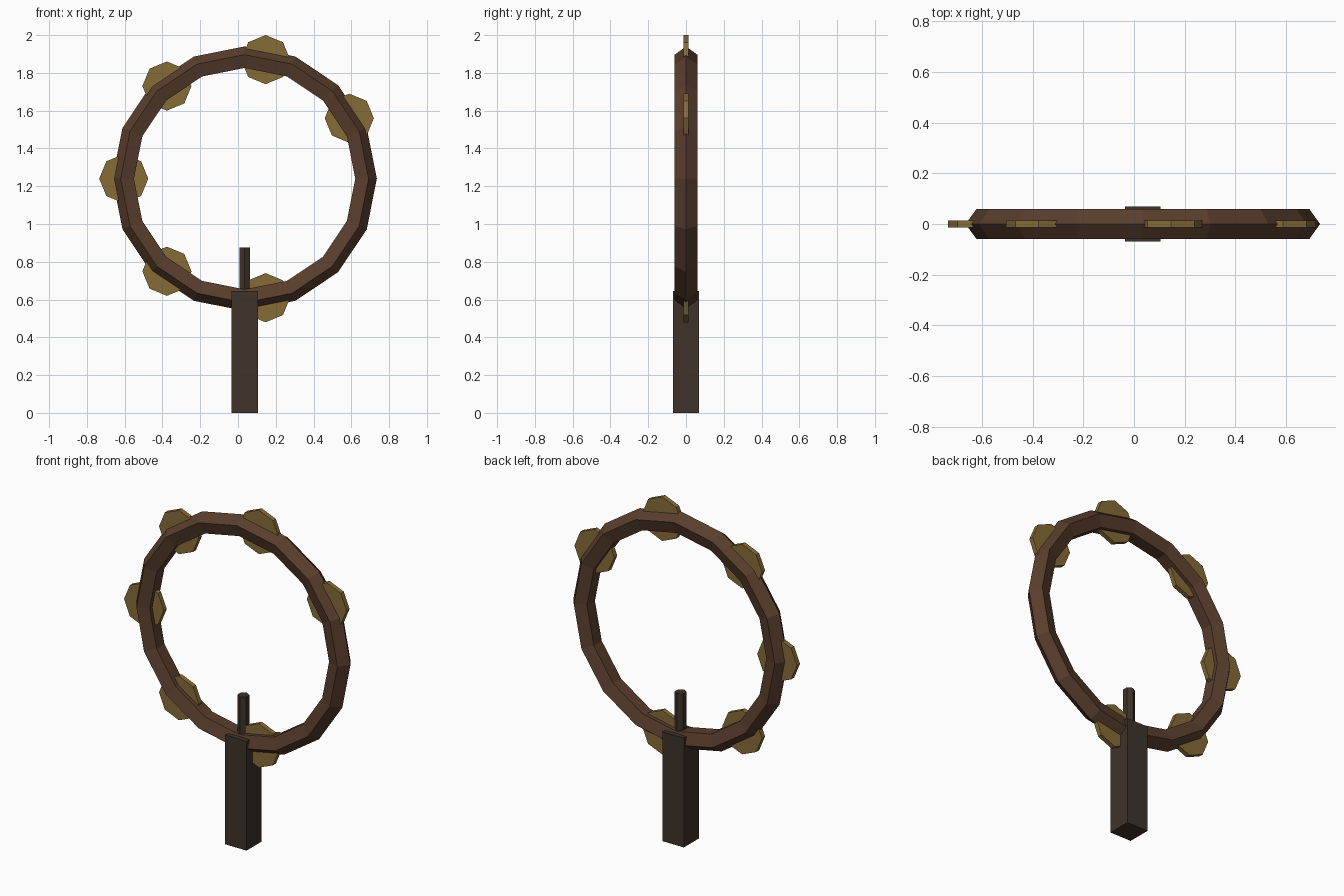
import bpy
from math import radians, cos, sin, pi

if "Cube" in bpy.data.objects:
    bpy.data.objects.remove(bpy.data.objects["Cube"])

CX, CZ = 0.035, 1.24   # ring centre
RING_R = 0.64


def material(name, rgb):
    m = bpy.data.materials.new(name)
    m.diffuse_color = (*rgb, 1)
    m.use_nodes = True
    m.node_tree.nodes["Principled BSDF"].inputs["Base Color"].default_value = m.diffuse_color
    return m


wood = material("ring_wood", (0.10, 0.048, 0.026))
brass = material("jingle_brass", (0.24, 0.15, 0.04))
dark = material("dark_grip", (0.05, 0.033, 0.023))


def finish(name, mat):
    ob = bpy.context.object
    ob.name = name
    ob.data.materials.append(mat)
    return ob


# Ring: 16 segments with a pentagonal section pointing outward
bpy.ops.mesh.primitive_torus_add(
    major_segments=16, minor_segments=5, major_radius=RING_R - 0.003,
    minor_radius=0.063, location=(CX, 0, CZ), rotation=(pi / 2, 0, 0))
finish("ring", wood)

# Jingles: octagonal discs every 50 degrees, leaving a gap on the right
for i in range(6):
    a = radians(30 + 50 * i)
    bpy.ops.mesh.primitive_cylinder_add(
        vertices=8, radius=0.13, depth=0.028,
        location=(CX + RING_R * cos(a), 0, CZ + RING_R * sin(a)),
        rotation=(pi / 2, 0, 0))
    finish(f"jingle_{i + 1}", brass)

# Handle: square block
bpy.ops.mesh.primitive_cube_add(size=1, location=(CX, 0, 0.3225))
handle = finish("handle", dark)
handle.scale = (0.14, 0.14, 0.645)

# Peg: six-sided rod rising from the handle through the ring
bpy.ops.mesh.primitive_cylinder_add(
    vertices=6, radius=0.032, depth=0.475, location=(CX, 0, 0.6375))
finish("peg", dark)
